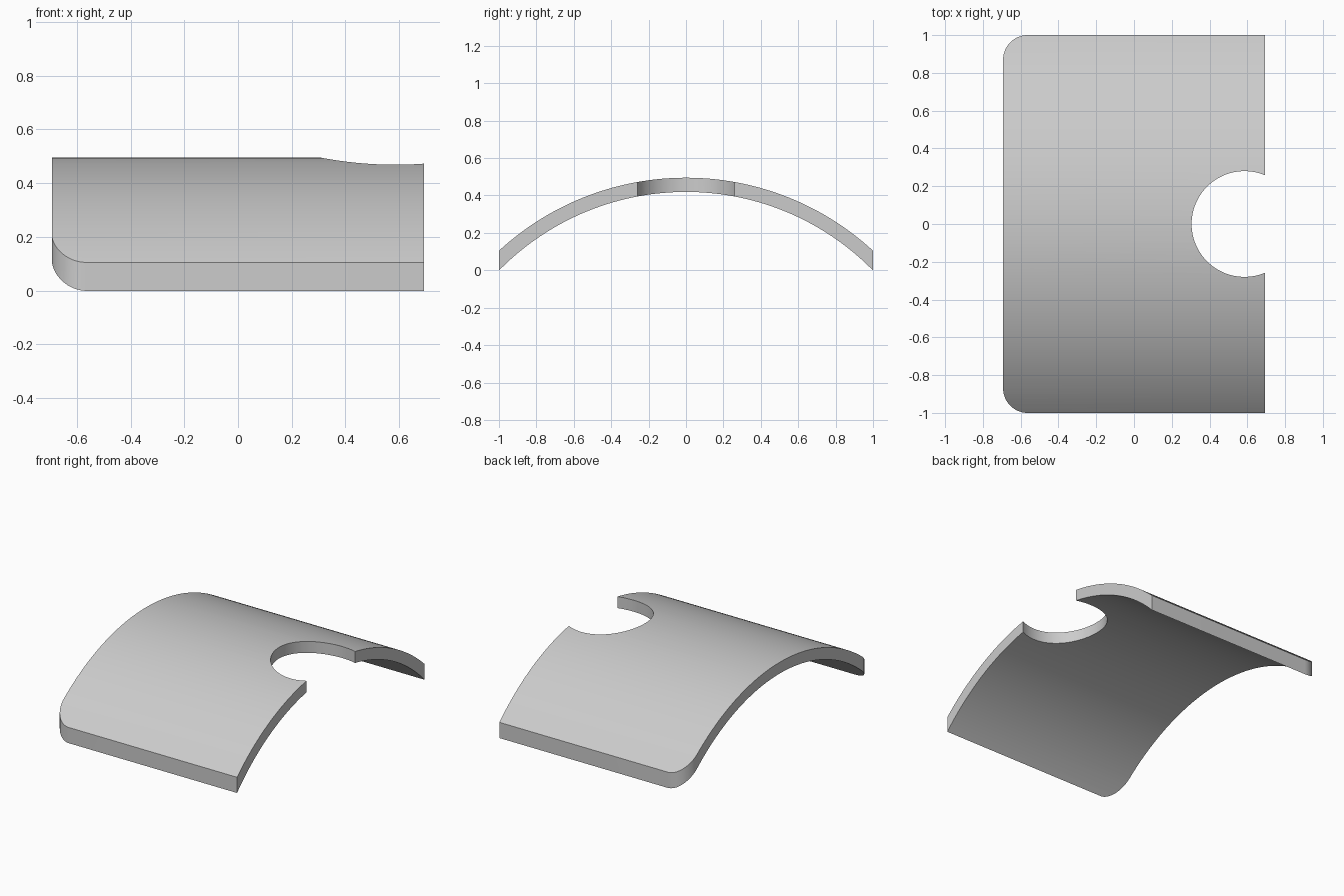
import bpy, bmesh
from math import sin, cos, acos, asin, pi
from mathutils import Vector

if "Cube" in bpy.data.objects:
    bpy.data.objects.remove(bpy.data.objects["Cube"])

HALF_X, HALF_Y = 0.693, 1.0
CORNER = 0.13                      # rounded corner radius
HOLE_X, HOLE_R = 0.585, 0.28       # round notch
AXIS_Z, OUTER, INNER = -0.981, 1.476, 1.4


def arc(cx, cy, r, start, end, steps):
    return [(cx + r * cos(start + (end - start) * i / steps),
             cy + r * sin(start + (end - start) * i / steps)) for i in range(steps + 1)]


def prism(name, points, sweep):
    """Close a profile and sweep it along a vector."""
    bm = bmesh.new()
    face = bm.faces.new([bm.verts.new(p) for p in points])
    swept = bmesh.ops.extrude_face_region(bm, geom=[face])["geom"]
    bmesh.ops.translate(bm, vec=Vector(sweep),
                        verts=[g for g in swept if isinstance(g, bmesh.types.BMVert)])
    bmesh.ops.recalc_face_normals(bm, faces=bm.faces)
    mesh = bpy.data.meshes.new(name)
    bm.to_mesh(mesh)
    bm.free()
    obj = bpy.data.objects.new(name, mesh)
    bpy.context.collection.objects.link(obj)
    return obj


# Material
grey = bpy.data.materials.new("light grey")
grey.use_nodes = True
grey.diffuse_color = (0.6, 0.6, 0.6, 1)
grey.node_tree.nodes["Principled BSDF"].inputs["Base Color"].default_value = (0.6, 0.6, 0.6, 1)

# Arched shell, a little wider and longer than the finished plate
spread = asin(1.1 / INNER)
section = (arc(0, AXIS_Z, OUTER, pi / 2 - spread, pi / 2 + spread, 80)
           + arc(0, AXIS_Z, INNER, pi / 2 + spread, pi / 2 - spread, 80))
plate = prism("curved_plate", [(-0.8, y, z) for y, z in section], (1.6, 0, 0))
plate.data.materials.append(grey)

# Plan outline: round notch on one end, rounded corners on the other
mouth = acos((HALF_X - HOLE_X) / HOLE_R)
cx, cy = CORNER - HALF_X, HALF_Y - CORNER
outline = ([(HALF_X, -HALF_Y)]
           + arc(HOLE_X, 0, HOLE_R, -mouth, mouth - 2 * pi, 56)
           + [(HALF_X, HALF_Y)]
           + arc(cx, cy, CORNER, pi / 2, pi, 16)
           + arc(cx, -cy, CORNER, pi, 3 * pi / 2, 16))
cutter = prism("outline_cutter", [(x, y, -0.5) for x, y in outline], (0, 0, 1.5))
cutter.hide_render = True

# Trim the shell to the outline
trim = plate.modifiers.new("trim", "BOOLEAN")
trim.operation = "INTERSECT"
trim.solver = "EXACT"
trim.object = cutter
bpy.ops.object.select_all(action="DESELECT")
plate.select_set(True)
bpy.context.view_layer.objects.active = plate
bpy.ops.object.modifier_apply(modifier=trim.name)
bpy.data.objects.remove(cutter)

# Smooth curves with crisp edges
bpy.ops.object.shade_smooth_by_angle(angle=pi / 6)
